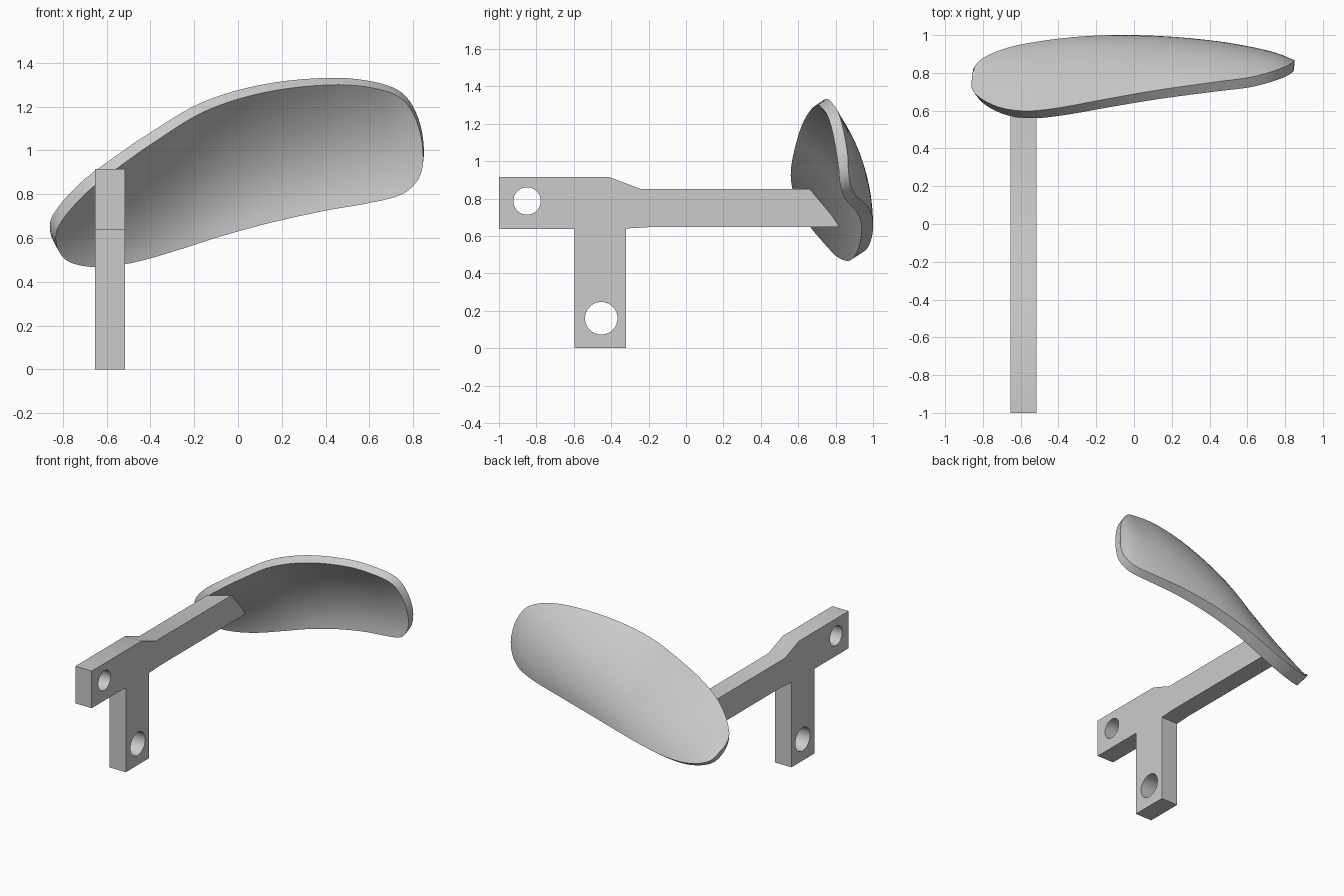
import bpy, bmesh, math
from mathutils import Vector

cube = bpy.data.objects.get("Cube")
if cube:
    bpy.data.objects.remove(cube, do_unlink=True)

# Single plain grey
grey = bpy.data.materials.new("plain_grey")
grey.use_nodes = True
colour = (0.6, 0.6, 0.6, 1)
grey.diffuse_color = colour
grey.node_tree.nodes["Principled BSDF"].inputs["Base Color"].default_value = colour


def make_object(name, bm):
    """Turn a bmesh into a grey object with consistent outward normals."""
    bmesh.ops.recalc_face_normals(bm, faces=bm.faces)
    mesh = bpy.data.meshes.new(name)
    bm.to_mesh(mesh)
    bm.free()
    mesh.materials.append(grey)
    obj = bpy.data.objects.new(name, mesh)
    bpy.context.collection.objects.link(obj)
    return obj


def smooth(obj):
    bpy.ops.object.select_all(action='DESELECT')
    obj.select_set(True)
    bpy.context.view_layer.objects.active = obj
    bpy.ops.object.shade_smooth_by_angle(angle=math.radians(25))


def closed_spline(points, steps):
    """Smooth closed curve through points, with tangents scaled by chord length."""
    pts = [Vector(p) for p in points]
    n, out = len(pts), []
    for i in range(n):
        a, b, c, d = (pts[(i + k) % n] for k in (-1, 0, 1, 2))
        length = (c - b).length
        start = (c - a) * length / (length + (b - a).length)
        end = (d - b) * length / (length + (d - c).length)
        for s in range(steps):
            t = s / steps
            blend = t * t * (3 - 2 * t)
            out.append(b.lerp(c, blend) + start * t * (1 - t) ** 2 - end * t * t * (1 - t))
    return out


def thickness(x, t):
    """Offset from the front to the back skin; t runs from the bottom rim to the top."""
    return Vector((.018 * x - .012,
                   .062 - .015 * x + t * (.027 * x - .017),
                   .038 - .014 * x))


# Curved paddle: top and bottom rims run from the left tip to the right tip
top_rim = [(-.83, .73, .57), (-.82, .66, .655), (-.70, .585, .80), (-.55, .56, .92),
           (-.38, .575, 1.04), (-.15, .615, 1.18), (.12, .66, 1.265), (.42, .70, 1.30),
           (.62, .725, 1.285), (.75, .76, 1.235), (.82, .79, 1.125)]
bottom_rim = [(.847, .815, .97), (.825, .825, .87), (.75, .85, .80), (.6, .885, .76),
              (.4, .915, .725), (.15, .935, .67), (-.08, .937, .607), (-.28, .925, .543),
              (-.48, .898, .487), (-.65, .86, .467), (-.78, .80, .495)]
STEPS, ROWS = 5, 16
loop = closed_spline(top_rim + bottom_rim, STEPS)
half = len(loop) // 2

bm = bmesh.new()
front, back = [], []
for i in range(half + 1):
    upper, lower = loop[i], loop[-i]
    bulge = 0.18 * (upper - lower).length_squared
    front_row, back_row = [], []
    for j in range(ROWS + 1):
        # The tips are single points, so they share one offset
        t = j / ROWS if 0 < i < half else .5
        p = lower.lerp(upper, t)
        p.y += bulge * 4 * t * (1 - t)
        front_row.append(bm.verts.new(p))
        back_row.append(bm.verts.new(p + thickness(p.x, t)))
    front.append(front_row)
    back.append(back_row)
for i in range(half):
    for grid in (front, back):
        for j in range(ROWS):
            bm.faces.new((grid[i][j], grid[i + 1][j], grid[i + 1][j + 1], grid[i][j + 1]))
    for j in (0, ROWS):
        bm.faces.new((front[i][j], front[i + 1][j], back[i + 1][j], back[i][j]))
bmesh.ops.remove_doubles(bm, verts=bm.verts, dist=1e-4)
smooth(make_object("curved_paddle", bm))

# Bracket arm: side profile extruded across x, far end skewed to meet the paddle
LEFT, RIGHT = -.653, -.516
profile = [(-1, .636), (-1, .915), (-.41, .915), (-.24, .85), (.645, .85), (.815, .647),
           (-.2, .647), (-.32, .64), (-.32, 0), (-.595, 0), (-.595, .636)]
bm = bmesh.new()
side = bm.faces.new([bm.verts.new((LEFT, y, z)) for y, z in profile])
extruded = bmesh.ops.extrude_face_region(bm, geom=[side])["geom"]
for v in extruded:
    if isinstance(v, bmesh.types.BMVert):
        v.co.x = RIGHT
for v in bm.verts:
    if v.co.y > .5:
        v.co.y += .25 * (v.co.x - (LEFT + RIGHT) / 2)
arm = make_object("bracket_arm", bm)

# Round bolt holes through the bracket
for y, z, radius in ((-.85, .787, .073), (-.453, .16, .087)):
    bpy.ops.mesh.primitive_cylinder_add(vertices=48, radius=radius, depth=.5,
                                        location=((LEFT + RIGHT) / 2, y, z),
                                        rotation=(0, math.pi / 2, 0))
    cutter = bpy.context.object
    cutter.name = "hole_cutter"
    cutter.hide_render = True
    cut = arm.modifiers.new("hole", 'BOOLEAN')
    cut.object, cut.operation, cut.solver = cutter, 'DIFFERENCE', 'EXACT'
    bpy.context.view_layer.objects.active = arm
    bpy.ops.object.modifier_apply(modifier=cut.name)
    bpy.data.objects.remove(cutter, do_unlink=True)
smooth(arm)
